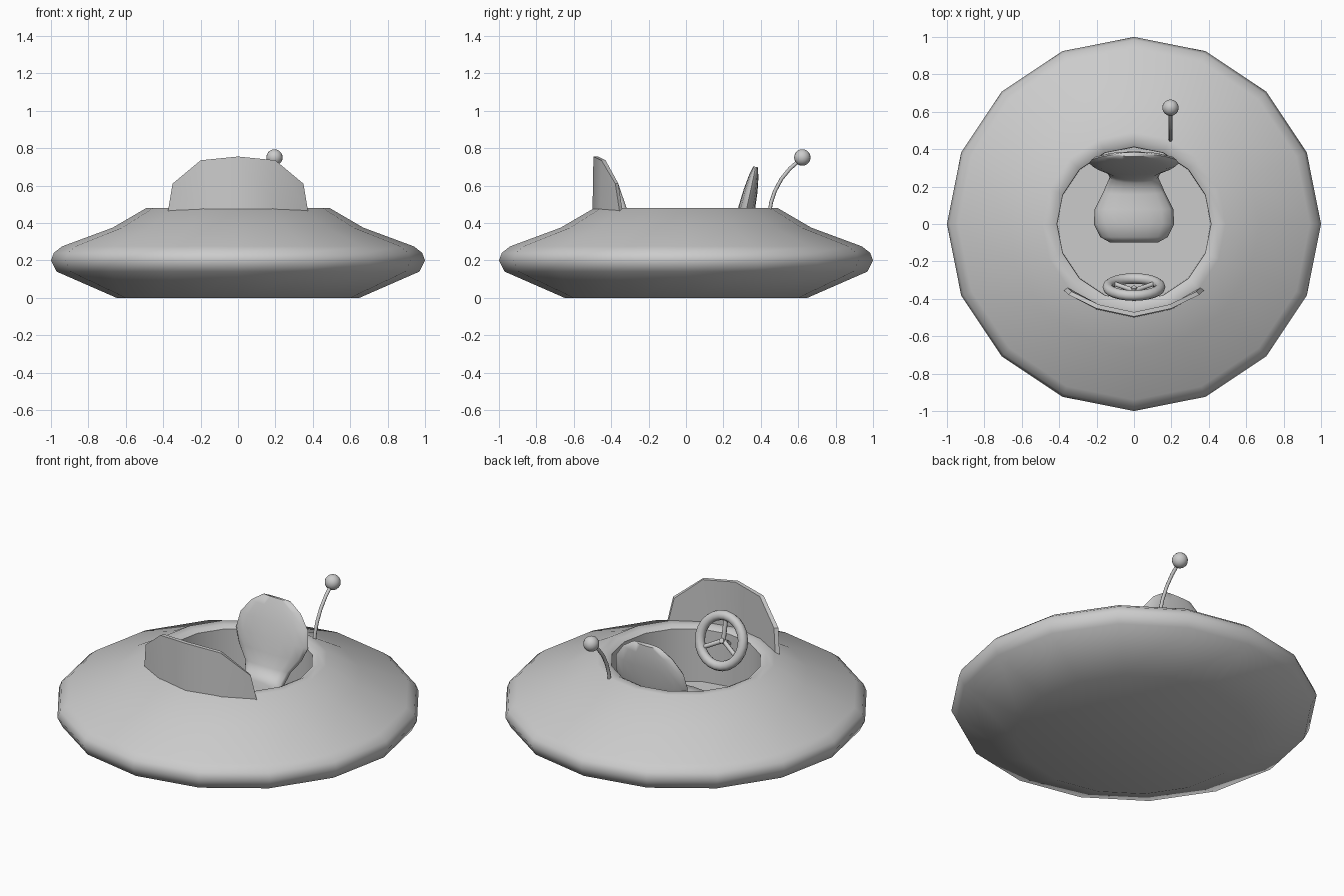
import bpy, bmesh
from math import sin, cos, pi, radians
from mathutils import Vector, Matrix

if "Cube" in bpy.data.objects:
    bpy.data.objects.remove(bpy.data.objects["Cube"])


def finish(bm, name, angle=60):
    bmesh.ops.recalc_face_normals(bm, faces=bm.faces)
    me = bpy.data.meshes.new(name)
    bm.to_mesh(me)
    bm.free()
    ob = bpy.data.objects.new(name, me)
    bpy.context.collection.objects.link(ob)
    bpy.ops.object.select_all(action='DESELECT')
    ob.select_set(True)
    bpy.context.view_layer.objects.active = ob
    bpy.ops.object.shade_smooth_by_angle(angle=radians(angle))
    return ob


def skin(bm, rings, caps=True, closed=False):
    """Join a list of equal-sized point rings with quads."""
    vs = [[bm.verts.new(p) for p in r] for r in rings]
    n = len(vs[0])
    pairs = list(zip(vs, vs[1:])) + ([(vs[-1], vs[0])] if closed else [])
    for a, b in pairs:
        for i in range(n):
            j = (i + 1) % n
            bm.faces.new((a[i], a[j], b[j], b[i]))
    if caps and not closed:
        bm.faces.new(vs[0])
        bm.faces.new(vs[-1])


def tube(bm, pts, radius, sides=8):
    """Round bar along a path."""
    pts = [Vector(p) for p in pts]
    rings = []
    for i, p in enumerate(pts):
        t = pts[min(i + 1, len(pts) - 1)] - pts[max(i - 1, 0)]
        q = t.to_track_quat('Z', 'X')
        rings.append([p + q @ Vector((radius * cos(2 * pi * k / sides),
                                      radius * sin(2 * pi * k / sides), 0))
                      for k in range(sides)])
    skin(bm, rings)


# Saucer hull: 16-sided revolve with an open cockpit well
profile = [(.65, 0), (.97, .14), (1, .20), (.985, .24), (.94, .275), (.67, .375),
           (.49, .48), (.44, .48), (.412, .465), (.41, .15)]
bm = bmesh.new()
skin(bm, [[(r * cos(k * pi / 8), r * sin(k * pi / 8), z) for k in range(16)]
          for r, z in profile])
finish(bm, "saucer_hull")

# Seat: elliptical sections (y, z, half width, half thickness) from cushion to headrest
stations = [(-.098, .22, .13, .03), (-.07, .22, .18, .06), (0, .22, .215, .075),
            (.08, .22, .21, .075), (.17, .225, .165, .06), (.25, .255, .13, .05),
            (.285, .32, .15, .045), (.308, .40, .21, .047), (.325, .48, .24, .045),
            (.345, .57, .225, .038), (.362, .65, .165, .026), (.372, .70, .09, .012)]
bm = bmesh.new()
rings = []
for i, (y, z, w, h) in enumerate(stations):
    a, b = stations[max(i - 1, 0)], stations[min(i + 1, len(stations) - 1)]
    t = Vector((0, b[0] - a[0], b[1] - a[1])).normalized()
    n = Vector((0, -t.z, t.y))
    rings.append([Vector((w * cos(k * pi / 8), y, z)) + n * h * sin(k * pi / 8)
                  for k in range(16)])
skin(bm, rings)
finish(bm, "seat", 70)

# Windshield: faceted curved plate (bottom point, top point per column)
half = [((.375, -.355, .46), (.35, -.378, .61)),
        ((.2, -.457, .46), (.2, -.452, .735))]
mirrored = [tuple((-x, y, z) for x, y, z in col) for col in reversed(half)]
cols = half + [((0, -.50, .46), (0, -.495, .755))] + mirrored
bm = bmesh.new()
rings = []
for lo, hi in cols:
    inward = Vector((-lo[0], -lo[1], 0)).normalized() * .024
    lo, hi = Vector(lo), Vector(hi)
    rings.append([lo, hi, hi + inward, lo + inward])
skin(bm, rings)
finish(bm, "windshield", 30)

# Steering wheel: torus, three spokes and a short column, leaning forward
place = Matrix.Translation((0, -.337, .455)) @ Matrix.Rotation(radians(19), 4, 'X')
bm = bmesh.new()
R, r = .14, .028
skin(bm, [[((R + r * cos(k * pi / 5)) * cos(u * pi / 12), r * sin(k * pi / 5),
            (R + r * cos(k * pi / 5)) * sin(u * pi / 12)) for k in range(10)]
          for u in range(24)], closed=True)
hub = (0, -.02, 0)
for deg in (90, 210, 330):
    tube(bm, [hub, (R * cos(radians(deg)), 0, R * sin(radians(deg)))], .013)
tube(bm, [(0, 0, 0), (0, -.08, -.02)], .015)
bm.transform(place)
finish(bm, "steering_wheel")

# Antenna: bent rod with a ball tip
bm = bmesh.new()
tube(bm, [(.195, .447, .46), (.195, .455, .51), (.195, .475, .57),
          (.195, .51, .635), (.195, .555, .69), (.195, .61, .738)], .01)
finish(bm, "antenna_rod")
bm = bmesh.new()
bmesh.ops.create_uvsphere(bm, u_segments=16, v_segments=10, radius=.044,
                          matrix=Matrix.Translation((.195, .622, .75)))
finish(bm, "antenna_ball")
